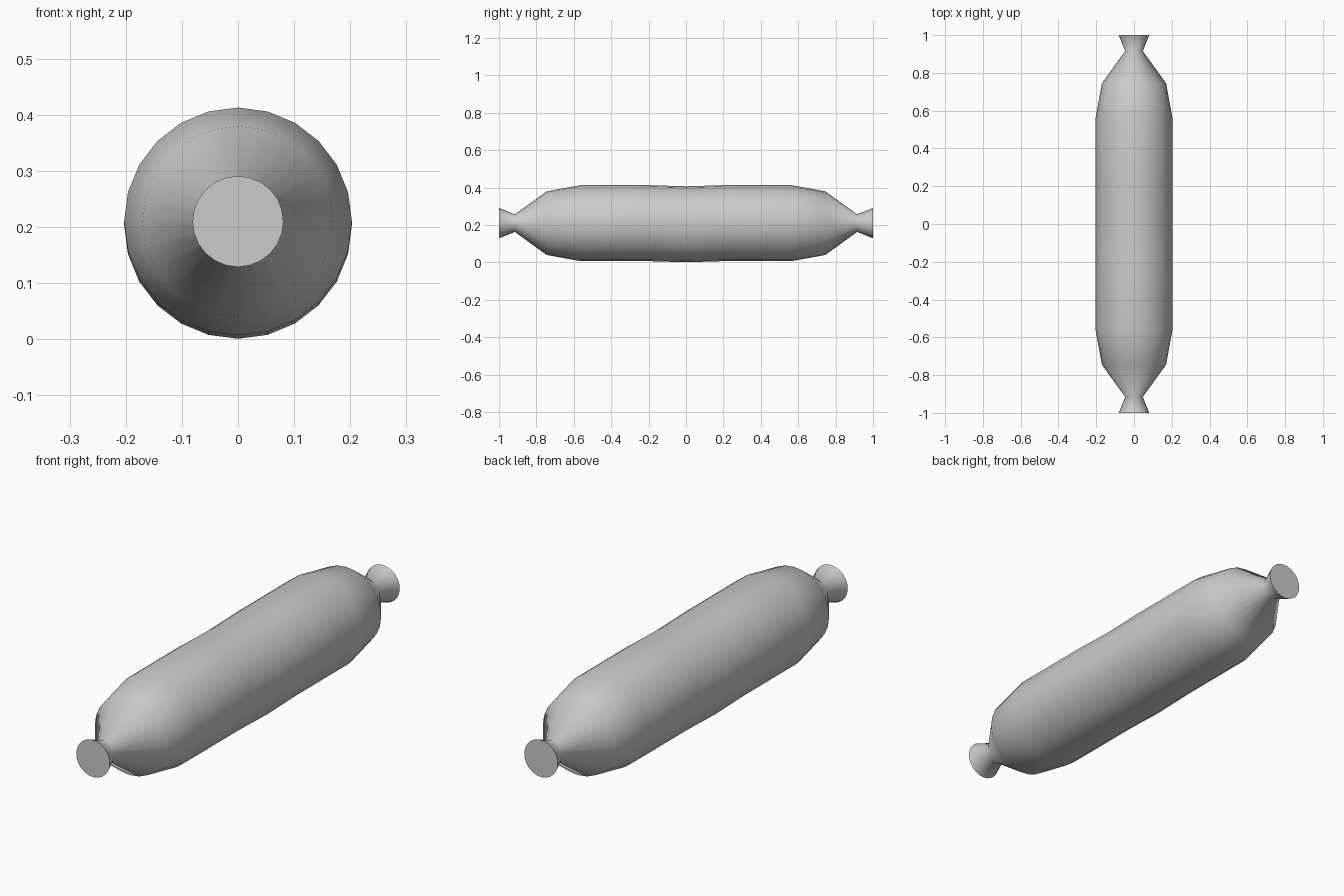
import bpy, bmesh, math

if "Cube" in bpy.data.objects:
    bpy.data.objects.remove(bpy.data.objects["Cube"])

SIDES = 24
# Half profile from the middle to the tip: (y, radius, centre height)
half = [(0.0, 0.203, 0.204), (0.2, 0.203, 0.21), (0.565, 0.203, 0.21),
        (0.745, 0.17, 0.21), (0.915, 0.047, 0.21), (1.0, 0.081, 0.21)]
profile = [(-y, r, z) for y, r, z in reversed(half[1:])] + half

bm = bmesh.new()
rings = []
for y, r, zc in profile:
    rings.append([bm.verts.new((r * math.sin(a), y, zc + r * math.cos(a)))
                  for a in (2 * math.pi * i / SIDES for i in range(SIDES))])

# Casing skin between neighbouring rings
for a, b in zip(rings, rings[1:]):
    for i in range(SIDES):
        j = (i + 1) % SIDES
        bm.faces.new((a[i], a[j], b[j], b[i]))

# Flat discs closing the flared tips
bm.faces.new(rings[0])
bm.faces.new(rings[-1])
bmesh.ops.recalc_face_normals(bm, faces=bm.faces[:])

mesh = bpy.data.meshes.new("sausage")
bm.to_mesh(mesh)
bm.free()
sausage = bpy.data.objects.new("sausage", mesh)
bpy.context.collection.objects.link(sausage)

# Smooth body, crisp rims
bpy.context.view_layer.objects.active = sausage
sausage.select_set(True)
bpy.ops.object.shade_smooth_by_angle(angle=math.radians(65))
